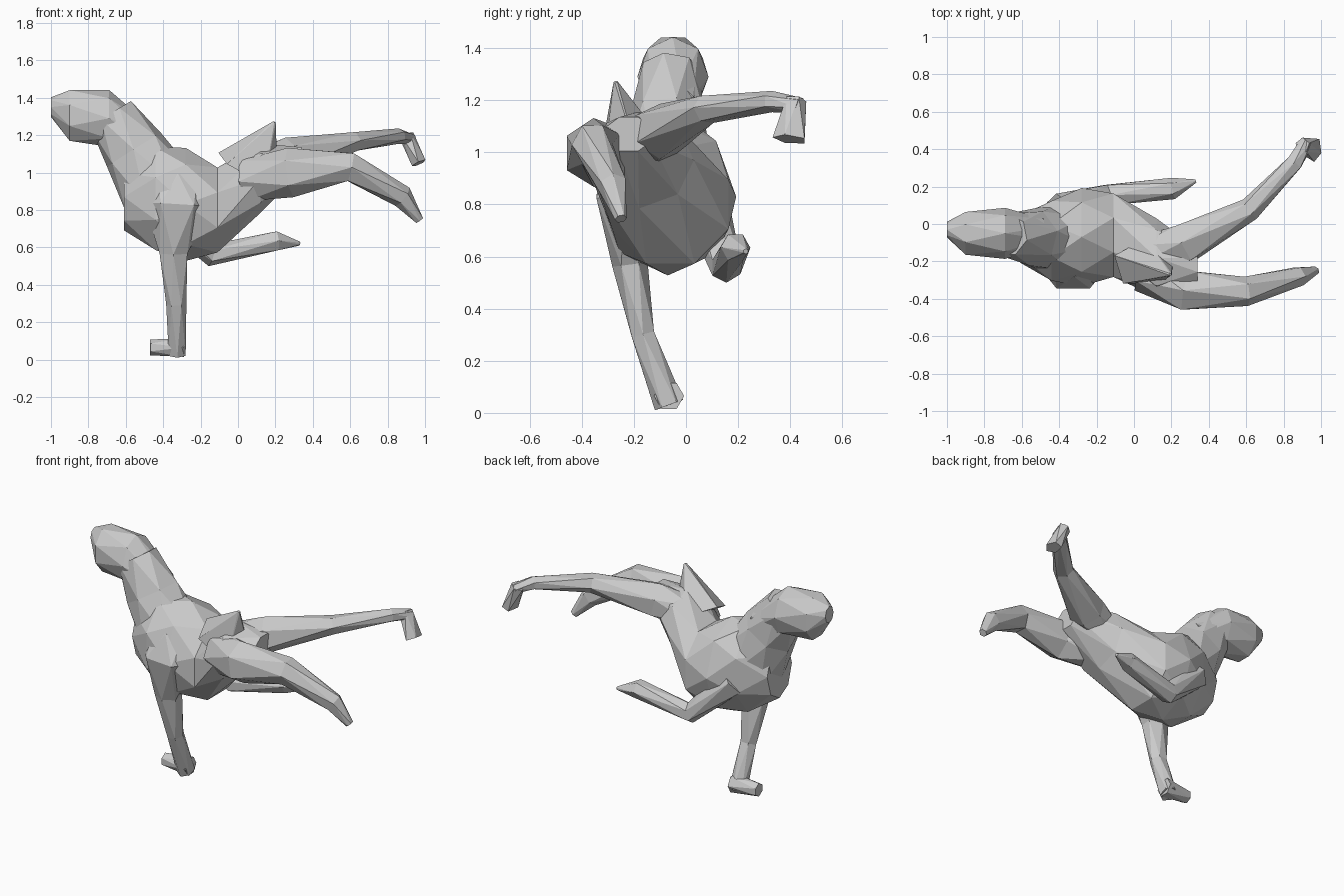
import bpy, bmesh, math
from mathutils import Vector

if "Cube" in bpy.data.objects:
    bpy.data.objects.remove(bpy.data.objects["Cube"])

X = Vector((1, 0, 0))


def loft(name, stations, sides=6, axis=None, tall=(1, 1)):
    """Faceted tube through (x, y, z, half width); tall = depth/width, start to end."""
    bm = bmesh.new()
    pts = [Vector(s[:3]) for s in stations]
    last = len(pts) - 1
    rings = []
    for k, s in enumerate(stations):
        t = axis or (pts[min(k + 1, last)] - pts[max(k - 1, 0)]).normalized()
        side = Vector((0, 1, 0))
        side = (side - t * side.dot(t)).normalized()
        depth = t.cross(side) * (tall[0] + (tall[1] - tall[0]) * k / last)
        ring = []
        for i in range(sides):
            a = 2 * math.pi * (i + 0.5 * (k % 2)) / sides
            ring.append(bm.verts.new(
                pts[k] + (side * math.cos(a) + depth * math.sin(a)) * s[3] * 1.05))
        rings.append(ring)
    # staggered triangle bands
    for k in range(last):
        a, b = rings[k], rings[k + 1]
        for i in range(sides):
            j = (i + 1) % sides
            if k % 2 == 0:
                bm.faces.new((a[i], a[j], b[i]))
                bm.faces.new((b[i], a[j], b[j]))
            else:
                bm.faces.new((a[i], b[j], b[i]))
                bm.faces.new((a[i], a[j], b[j]))
    bm.faces.new(rings[0])
    bm.faces.new(rings[-1])
    bmesh.ops.recalc_face_normals(bm, faces=bm.faces[:])
    mesh = bpy.data.meshes.new(name)
    bm.to_mesh(mesh)
    bm.free()
    obj = bpy.data.objects.new(name, mesh)
    bpy.context.collection.objects.link(obj)
    return obj


# deep chest, belly and raised hips
body = loft("animal_body", [
    (-0.61, -0.08, 0.87, 0.12), (-0.44, -0.09, 0.86, 0.22),
    (-0.28, -0.07, 0.83, 0.25), (-0.11, -0.06, 0.8, 0.23),
    (0.12, -0.18, 0.97, 0.2), (0.34, -0.22, 1.07, 0.09)],
    sides=8, axis=X, tall=(1.42, 0.75))


def attach(name, *args, **kw):
    """Loft a part and merge it into the body's skin."""
    part = loft(name, *args, **kw)
    mod = body.modifiers.new("join_" + name, 'BOOLEAN')
    mod.operation = 'UNION'
    mod.solver = 'EXACT'
    mod.object = part
    part.hide_render = True


# thick neck and blunt head
attach("neck", [
    (-0.41, -0.08, 0.88, 0.18), (-0.555, -0.07, 1.12, 0.145),
    (-0.68, -0.06, 1.31, 0.11)], sides=7, tall=(1.15, 1.15))
attach("head", [
    (-1, -0.03, 1.35, 0.04), (-0.9, -0.05, 1.305, 0.118),
    (-0.69, -0.05, 1.29, 0.13), (-0.48, -0.05, 1.18, 0.08)],
    sides=8, axis=X, tall=(1.25, 1.05))

# standing foreleg, shoulder and paw
attach("front_leg_standing", [
    (-0.32, -0.21, 0.98, 0.07), (-0.325, -0.235, 0.83, 0.12),
    (-0.345, -0.215, 0.57, 0.065), (-0.33, -0.165, 0.3, 0.048),
    (-0.325, -0.065, 0.03, 0.055)], tall=(1.6, 0.9))
attach("standing_paw", [
    (-0.29, -0.065, 0.065, 0.055), (-0.47, -0.07, 0.065, 0.04)])

# folded foreleg trailing under the belly
attach("front_leg_folded", [
    (-0.4, 0.07, 0.81, 0.09), (-0.14, 0.155, 0.56, 0.06),
    (0.21, 0.19, 0.635, 0.055), (0.33, 0.23, 0.62, 0.01)])

# hind legs: near one straight back, far one swung outward
attach("hind_leg_near", [
    (0.05, -0.25, 0.96, 0.11), (0.28, -0.355, 1.0, 0.115),
    (0.6, -0.36, 1.03, 0.075), (0.88, -0.28, 0.87, 0.053),
    (0.97, -0.25, 0.745, 0.022)], tall=(1.1, 1.1))
attach("hind_leg_far", [
    (0.06, -0.16, 1.02, 0.09), (0.28, -0.1, 1.08, 0.11),
    (0.62, 0.08, 1.165, 0.06), (0.86, 0.33, 1.195, 0.046),
    (0.925, 0.44, 1.18, 0.035)], tall=(1, 0.8))
attach("far_hind_paw", [
    (0.9, 0.42, 1.2, 0.04), (0.967, 0.4, 1.05, 0.065)],
    sides=5, tall=(1, 0.6))

# upright tail stub
attach("tail_stub", [
    (0.05, -0.21, 1.01, 0.13), (0.195, -0.27, 1.27, 0.008)],
    sides=5, tall=(1.4, 1))
